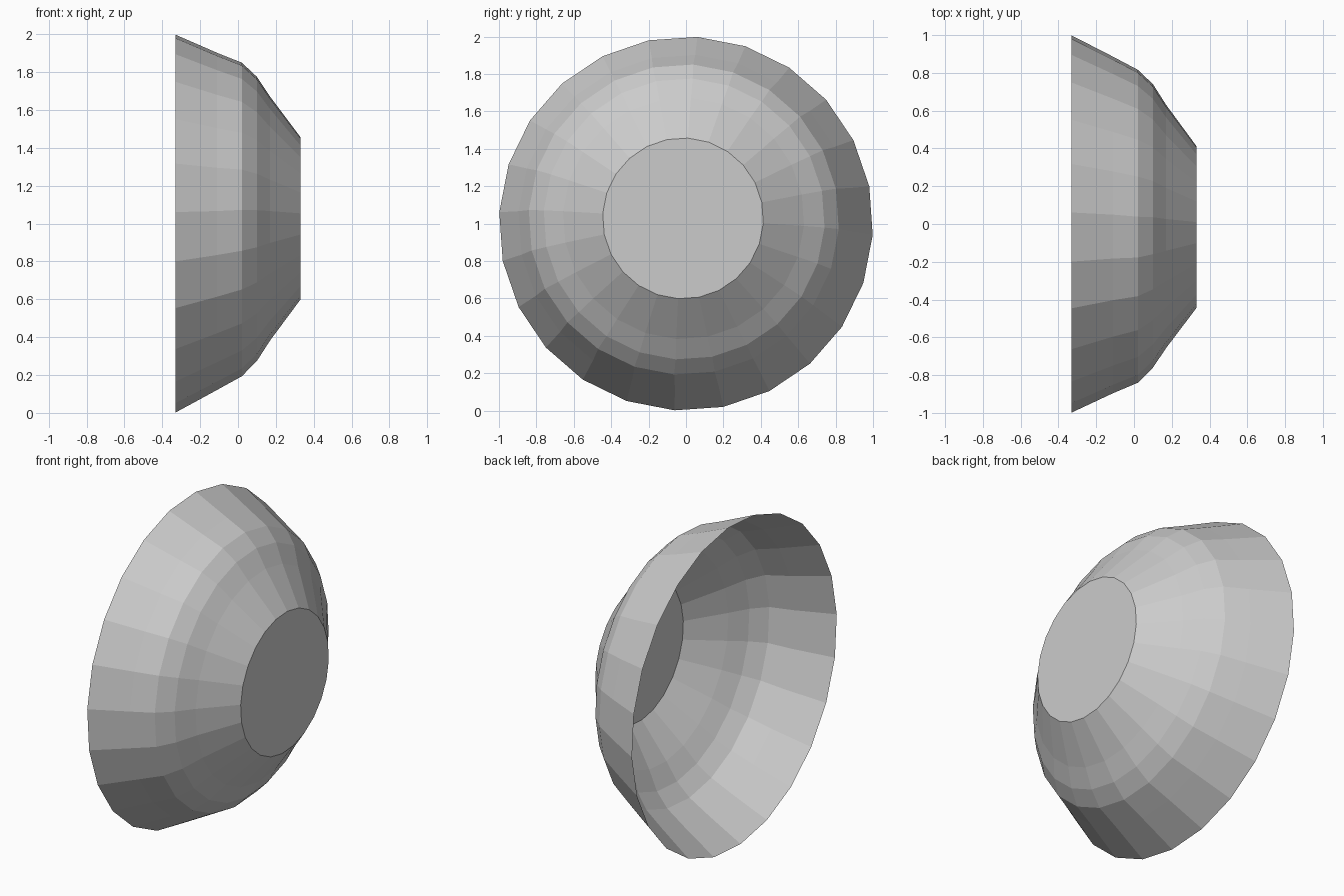
import bpy, bmesh, math

if "Cube" in bpy.data.objects:
    bpy.data.objects.remove(bpy.data.objects["Cube"])

SIDES = 24
TWIST = math.radians(86.5)

# Bowl rings from open rim to closed base: x, radius, centre y, centre z
RINGS = [
    (-0.33, 1.0, 0.0, 1.0),
    (-0.11, 0.892, -0.005, 1.012),
    (0.02, 0.830, -0.012, 1.022),
    (0.10, 0.752, -0.010, 1.025),
    (0.17, 0.645, -0.013, 1.027),
    (0.33, 0.430, -0.016, 1.028),
]


def add_ring(bm, x, radius, cy, cz):
    angles = [TWIST + math.tau * i / SIDES for i in range(SIDES)]
    return [bm.verts.new((x, cy + radius * math.cos(a), cz + radius * math.sin(a)))
            for a in angles]


bm = bmesh.new()
rings = [add_ring(bm, *r) for r in RINGS]

# Thin flat-faceted wall
for a, b in zip(rings, rings[1:]):
    for i in range(SIDES):
        j = (i + 1) % SIDES
        bm.faces.new((a[i], a[j], b[j], b[i]))

# Flat base closing the small end
bm.faces.new(rings[-1])

mesh = bpy.data.meshes.new("bowl")
bm.to_mesh(mesh)
bm.free()
bowl = bpy.data.objects.new("bowl", mesh)
bpy.context.collection.objects.link(bowl)
